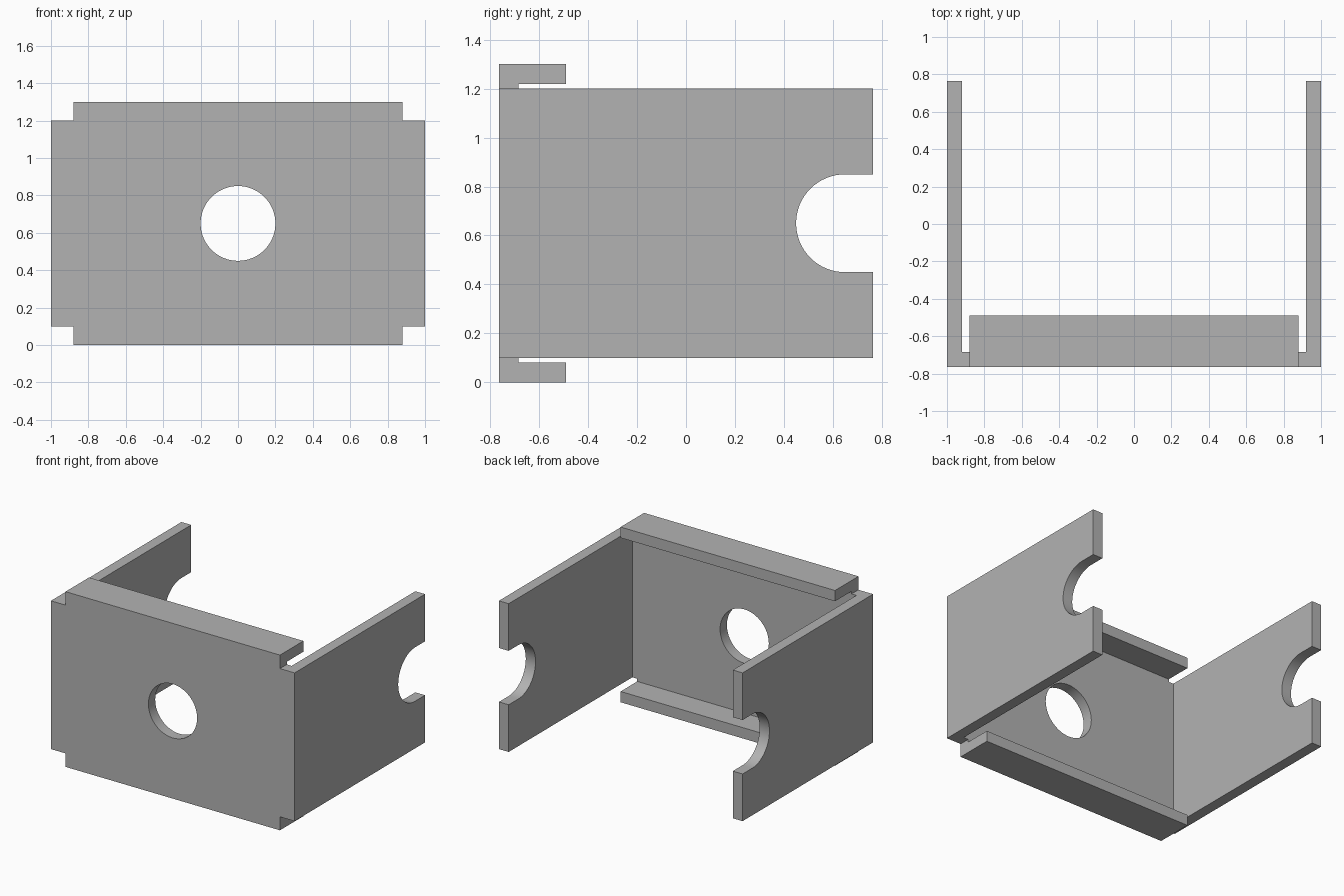
import bpy
import bmesh
import math
from mathutils import Vector

cube = bpy.data.objects.get("Cube")
if cube:
    bpy.data.objects.remove(cube, do_unlink=True)

T = 0.08                      # sheet thickness
FRONT, BACK = -0.765, 0.765   # depth limits
MID = 0.65                    # height of the openings

grey = bpy.data.materials.new("plain_grey")
grey.use_nodes = True
grey.diffuse_color = (0.45, 0.45, 0.45, 1)
grey.node_tree.nodes["Principled BSDF"].inputs["Base Color"].default_value = (0.45, 0.45, 0.45, 1)


def prism(name, points, direction):
    """Extrude a closed outline along a direction."""
    bm = bmesh.new()
    face = bm.faces.new([bm.verts.new(p) for p in points])
    result = bmesh.ops.extrude_face_region(bm, geom=[face])
    moved = [v for v in result["geom"] if isinstance(v, bmesh.types.BMVert)]
    bmesh.ops.translate(bm, verts=moved, vec=Vector(direction))
    bmesh.ops.recalc_face_normals(bm, faces=bm.faces)
    mesh = bpy.data.meshes.new(name)
    bm.to_mesh(mesh)
    bm.free()
    mesh.materials.append(grey)
    obj = bpy.data.objects.new(name, mesh)
    bpy.context.collection.objects.link(obj)
    return obj


def combine(body, tool, operation):
    """Apply a boolean, tidy flat faces and remove the helper."""
    tool.hide_render = True
    mod = body.modifiers.new(operation.title(), "BOOLEAN")
    mod.operation, mod.solver, mod.object = operation, "EXACT", tool
    bpy.context.view_layer.objects.active = body
    bpy.ops.object.modifier_apply(modifier=mod.name)
    bpy.data.objects.remove(tool, do_unlink=True)
    if operation == "UNION":
        bm = bmesh.new()
        bm.from_mesh(body.data)
        bmesh.ops.dissolve_limit(bm, angle_limit=math.radians(1),
                                 verts=bm.verts, edges=bm.edges)
        bm.to_mesh(body.data)
        bm.free()


def arc(radius, start, end, steps):
    for i in range(steps):
        a = math.radians(start + (end - start) * i / (steps - 1))
        yield radius * math.cos(a), radius * math.sin(a)


# Front plate with two side walls: a U-shaped plan
plan = [(-1, FRONT), (1, FRONT), (1, BACK), (1 - T, BACK),
        (1 - T, FRONT + T), (T - 1, FRONT + T), (T - 1, BACK), (-1, BACK)]
body = prism("bracket_body", [(x, y, 0.1) for x, y in plan], (0, 0, 1.1))

# Front plate with top and bottom lips: a C-shaped section
LIP, TOP = -0.49, 1.3
section = [(FRONT, 0), (LIP, 0), (LIP, T), (FRONT + T, T),
           (FRONT + T, TOP - T), (LIP, TOP - T), (LIP, TOP), (FRONT, TOP)]
lips = prism("lip_section", [(-0.88, y, z) for y, z in section], (1.76, 0, 0))
combine(body, lips, "UNION")

# Round hole through the front plate
hole = prism("hole_cutter", [(x, -1, MID + z) for x, z in arc(0.2, 0, 354.375, 64)], (0, 0.5, 0))
combine(body, hole, "DIFFERENCE")

# Round-ended slots open at the back of both side walls
slot = [(0.65 + y, MID + z) for y, z in arc(0.2, 90, 270, 33)]
slot += [(1, MID - 0.2), (1, MID + 0.2)]
cutter = prism("slot_cutter", [(-1.5, y, z) for y, z in slot], (3, 0, 0))
combine(body, cutter, "DIFFERENCE")

# Smooth bores, crisp plate edges
bpy.ops.object.select_all(action="DESELECT")
body.select_set(True)
bpy.context.view_layer.objects.active = body
bpy.ops.object.shade_smooth_by_angle(angle=math.radians(30))
